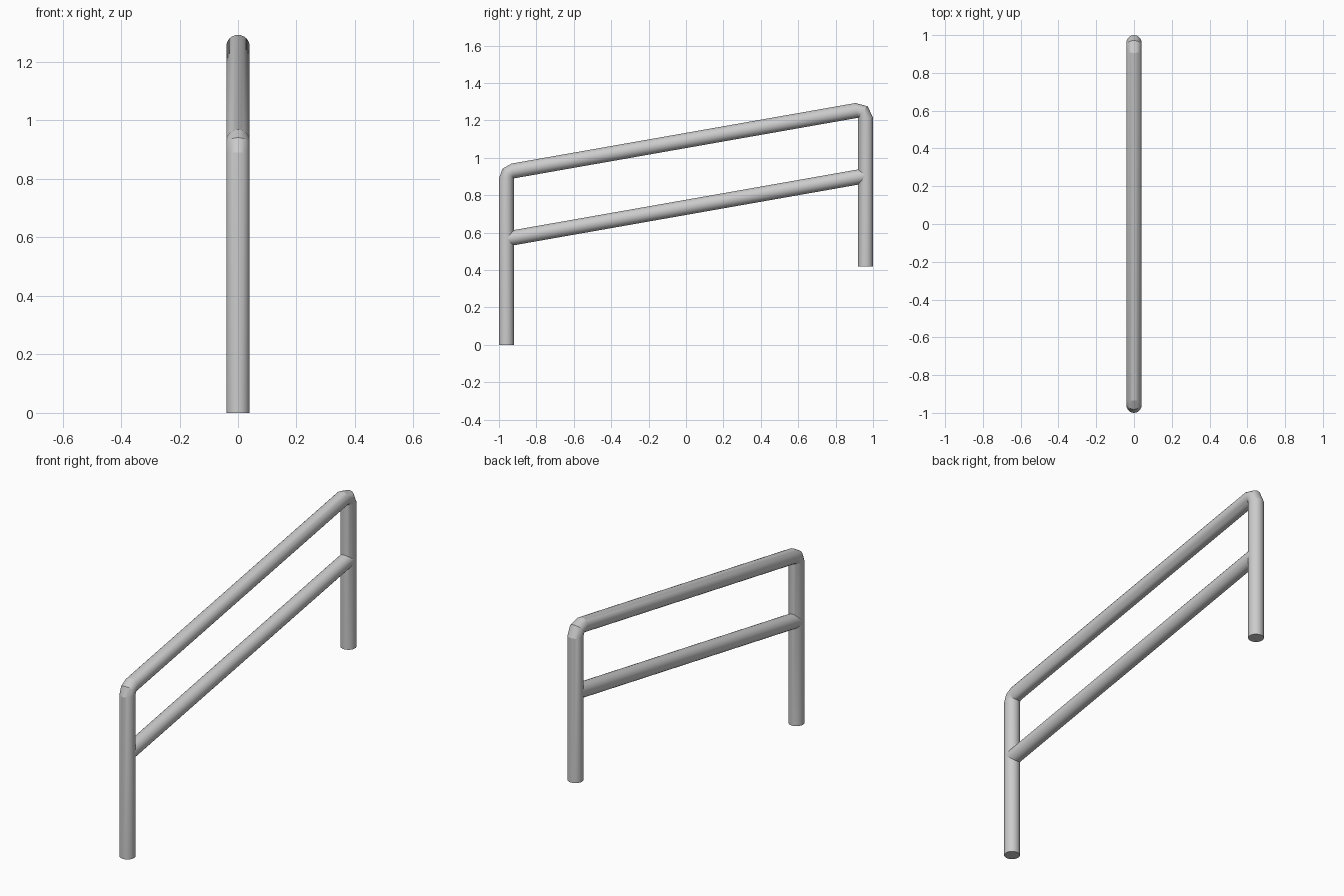
import bpy, bmesh
from math import sin, cos, pi, radians, atan2

if "Cube" in bpy.data.objects:
    bpy.data.objects.remove(bpy.data.objects["Cube"])

R, SIDES = 0.04, 24
FRONT, BACK = (-0.92, 0.89), (0.92, 1.214)   # inner corners of the two bends (y, z)
SLOPE = atan2(BACK[1] - FRONT[1], BACK[0] - FRONT[0])


def tube(name, rings, caps):
    """Sweep a round section; each ring is (y, z, angle of its in-plane axis)."""
    bm = bmesh.new()
    loops = []
    for y, z, a in rings:
        loops.append([bm.verts.new((R * sin(t), y + R * cos(t) * cos(a), z + R * cos(t) * sin(a)))
                      for t in (2 * pi * i / SIDES for i in range(SIDES))])
    for a, b in zip(loops, loops[1:]):
        for i in range(SIDES):
            j = (i + 1) % SIDES
            bm.faces.new((a[i], a[j], b[j], b[i]))
    if caps:
        bm.faces.new(loops[0])
        bm.faces.new(loops[-1])
    bmesh.ops.recalc_face_normals(bm, faces=bm.faces)
    mesh = bpy.data.meshes.new(name)
    bm.to_mesh(mesh)
    bm.free()
    obj = bpy.data.objects.new(name, mesh)
    bpy.context.collection.objects.link(obj)
    bpy.ops.object.select_all(action='DESELECT')
    obj.select_set(True)
    bpy.context.view_layer.objects.active = obj
    bpy.ops.object.shade_smooth_by_angle(angle=radians(18))


def bend(pivot, start, end, steps=2):
    """Rings of a tight elbow turning around its inner corner."""
    angles = [start + (end - start) * i / steps for i in range(steps + 1)]
    return [(pivot[0] + R * cos(a), pivot[1] + R * sin(a), a) for a in angles]


# Posts and sloping top rail as one bent pipe
top = pi / 2 + SLOPE
rings = [(-0.96, 0.0, pi)] + bend(FRONT, pi, top) + bend(BACK, top, 0) + [(0.96, 0.42, 0)]
tube("posts_and_handrail", rings, True)

# Parallel middle rail, running into the post centres
mid_z, reach = 0.735, 0.955
tube("middle_rail", [(y, mid_z + y * sin(SLOPE) / cos(SLOPE), top) for y in (-reach, reach)], False)
